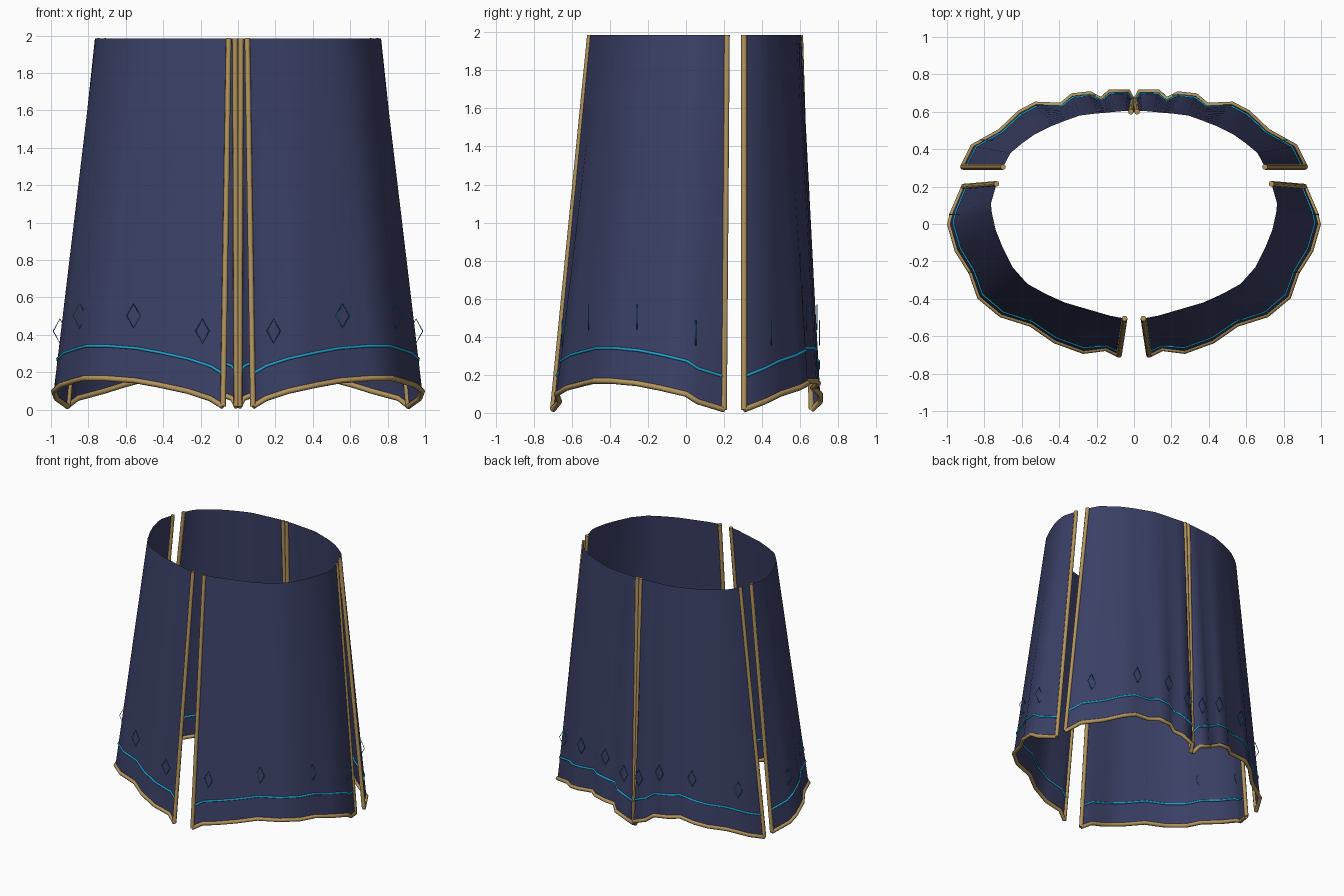
import bpy
import math
from mathutils import Vector

if "Cube" in bpy.data.objects:
    bpy.data.objects.remove(bpy.data.objects["Cube"])

TOP = 1.985
ROWS = 10


def material(name, color):
    m = bpy.data.materials.new(name)
    m.diffuse_color = (*color, 1)
    m.use_nodes = True
    m.node_tree.nodes["Principled BSDF"].inputs["Base Color"].default_value = m.diffuse_color
    return m


NAVY = material("navy cloth", (0.043, 0.051, 0.132))
GOLD = material("gold trim", (0.45, 0.30, 0.11))
CYAN = material("cyan thread", (0.015, 0.36, 0.60))

# Panel columns: hem x, hem y, waist x, waist y
FRONT = [(.08, -.70, .05, -.505), (.15, -.665, .13, -.49), (.27, -.68, .25, -.455),
         (.42, -.625, .37, -.42), (.55, -.535, .47, -.375), (.71, -.485, .57, -.32),
         (.825, -.39, .65, -.23), (.87, -.26, .70, -.13), (.945, -.14, .74, -.03),
         (.985, 0, .76, .06), (.97, .06, .765, .11), (.91, .20, .735, .215)]
BACK = [(.915, .305, .70, .305), (.86, .415, .66, .38), (.715, .495, .60, .43),
        (.61, .595, .53, .48), (.525, .64, .45, .52), (.39, .635, .36, .555),
        (.33, .685, .29, .58), (.235, .695, .21, .59), (.176, .665, .15, .595),
        (.13, .705, .10, .60), (.03, .705, .045, .605), (.008, .66, .016, .60)]


def hem(u):
    # Hem arches up in the middle of each panel
    return 0.017 + 0.152 * math.sin(math.pi * u)


def surface(cols, side, u, z):
    """Point on the panel at fraction u across and height z."""
    k = u * (len(cols) - 1)
    i = min(int(k), len(cols) - 2)
    f = k - i
    bx, by, tx, ty = [a + (b - a) * f for a, b in zip(cols[i], cols[i + 1])]
    t = (TOP - z) / (TOP - hem(u))
    return Vector((side * (tx + (bx - tx) * t), ty + (by - ty) * t, z))


def tube(name, paths, radius, mat, closed=False, sides=2):
    cu = bpy.data.curves.new(name, 'CURVE')
    cu.dimensions = '3D'
    cu.bevel_depth = radius
    cu.bevel_resolution = sides
    cu.use_fill_caps = True
    for path in paths:
        sp = cu.splines.new('POLY')
        sp.points.add(len(path) - 1)
        for p, co in zip(sp.points, path):
            p.co = (*co, 1)
        sp.use_cyclic_u = closed
        sp.use_smooth = True
    cu.materials.append(mat)
    ob = bpy.data.objects.new(name, cu)
    bpy.context.collection.objects.link(ob)
    return ob


def panel(name, cols, side):
    n = len(cols)
    us = [i / (n - 1) for i in range(n)]

    # Cloth sheet
    verts = []
    for r in range(ROWS + 1):
        for u in us:
            z = hem(u) + (TOP - hem(u)) * r / ROWS
            verts.append(surface(cols, side, u, z))
    faces = []
    for r in range(ROWS):
        for i in range(n - 1):
            a = r * n + i
            f = (a, a + 1, a + n + 1, a + n)
            faces.append(f if side > 0 else f[::-1])
    me = bpy.data.meshes.new(name)
    me.from_pydata(verts, [], faces)
    me.materials.append(NAVY)
    me.shade_smooth()
    bpy.context.collection.objects.link(bpy.data.objects.new(name, me))

    # Gold piping on the two side edges and the hem
    edges = [[surface(cols, side, u, z) for z in (TOP, hem(u))] for u in (0, 1)]
    hemline = [surface(cols, side, u, hem(u)) for u in us]
    tube(name + "_piping", edges + [hemline], 0.015, GOLD)

    # Cyan stripe running above the hem
    stripe = [surface(cols, side, u, hem(u) + 0.173) for u in us]
    tube(name + "_stripe", [stripe], 0.008, CYAN)

    # Row of stitched diamonds, all facing front to back
    diamonds = []
    for k in range(4):
        u = (2 * k + 1) / 8
        z = hem(u) + 0.345
        c = surface(cols, side, u, z)
        d = surface(cols, side, u + .02, z) - surface(cols, side, u - .02, z)
        out = Vector((d.y, -d.x, 0)).normalized() * side
        c += out * 0.015
        diamonds.append([c + Vector((dx, 0, dz)) for dx, dz in
                         ((0.036, 0), (0, 0.065), (-0.036, 0), (0, -0.065))])
    tube(name + "_diamonds", diamonds, 0.003, CYAN, closed=True, sides=0)


for side, label in ((1, "right"), (-1, "left")):
    panel("front_panel_" + label, FRONT, side)
    panel("back_panel_" + label, BACK, side)
